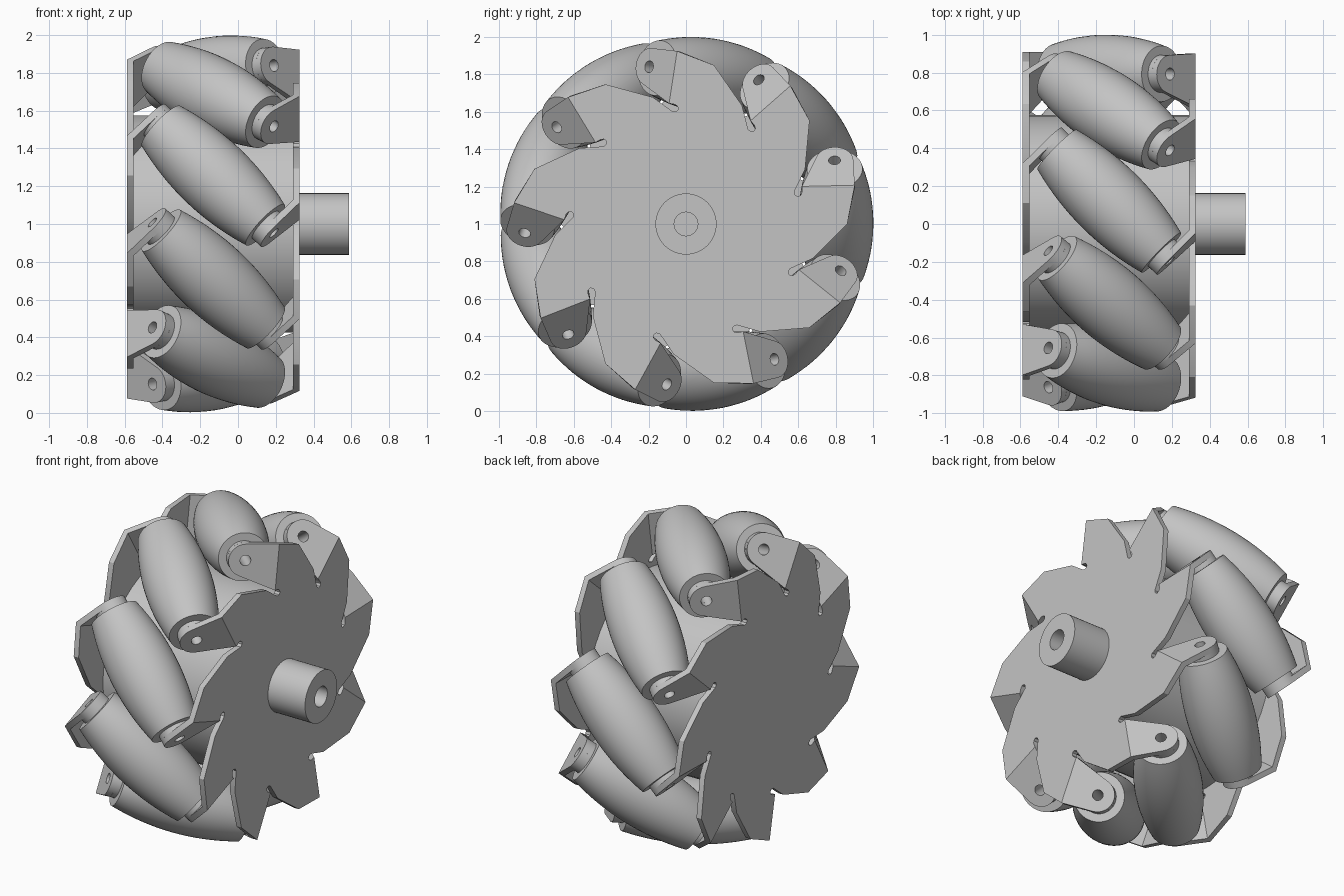
import bpy
from math import sin, cos, pi, radians, sqrt
from mathutils import Matrix, Vector

cube = bpy.data.objects.get("Cube")
if cube:
    bpy.data.objects.remove(cube, do_unlink=True)

COUNT = 9                 # rollers around the wheel
STEP = 2 * pi / COUNT
PHASE = radians(1.3)      # angle of the first roller
MID = -0.131              # middle of the wheel along its axle
RING = 0.80               # radius on which the roller axes lie
FACE = 0.457              # outer plate face, measured from the middle
SHEET = 0.035             # sheet metal thickness
TAB = 0.455               # outer tab face along the roller axis
BEND = TAB * sqrt(2) - FACE
BORE = 0.032
ROLLER_HALF = 0.39

metal = bpy.data.materials.new("light grey metal")
metal.use_nodes = True
grey = (0.55, 0.55, 0.55, 1)
metal.diffuse_color = grey
metal.node_tree.nodes["Principled BSDF"].inputs["Base Color"].default_value = grey

WHEEL = Matrix.Translation((MID, 0, 1))


def add_object(name, verts, faces, matrix):
    mesh = bpy.data.meshes.new(name)
    mesh.from_pydata(verts, [], faces)
    mesh.materials.append(metal)
    mesh.shade_smooth()
    mesh.set_sharp_from_angle(angle=radians(30))
    obj = bpy.data.objects.new(name, mesh)
    obj.matrix_world = matrix
    bpy.context.collection.objects.link(obj)
    return obj


def lathe(name, profile, matrix, segments=48):
    """Spin a closed (radius, height) profile round z."""
    n = len(profile)
    verts = [(r * cos(2 * pi * i / segments), r * sin(2 * pi * i / segments), h)
             for i in range(segments) for r, h in profile]
    faces = []
    for i in range(segments):
        a, b = i * n, (i + 1) % segments * n
        for j in range(n):
            k = (j + 1) % n
            faces.append((a + j, b + j, b + k, a + k))
    return add_object(name, verts, faces, matrix)


def tube(name, inner, outer, low, high, matrix):
    return lathe(name, [(inner, low), (outer, low), (outer, high), (inner, high)], matrix)


def tab_outline():
    """Tab halves in (radial, along the tab) coordinates, split at the hole."""
    centre = Vector((RING, (RING_T - BEND) * sqrt(2)))

    def arc(radius, start, end, steps):
        return [centre + radius * Vector((cos(a), sin(a))) for a in
                (radians(start + (end - start) * i / steps) for i in range(steps + 1))]

    right = arc(0.1, 1.4, 90, 8) + arc(BORE, 90, -90, 10)
    left = arc(BORE, 270, 90, 10) + arc(0.1, 90, 160, 7)
    return right, left


RING_T = TAB / sqrt(2)    # sideways offset of each tab hole


def plate(name, matrix):
    """Slit plate with folded tabs, as one sheet with outer and inner skins."""
    outer, inner, faces, rim = [], [], [], []
    seen = {}

    def vertex(sector, u, t, w=None):
        key = (sector, round(u, 5), round(t, 5), None if w is None else round(w, 5))
        if key not in seen:
            if w is None:        # flat part, mitred on the bend line
                p = Vector((FACE, u, t))
                shift = SHEET * (sqrt(2) - 1) if abs(t - BEND) < 1e-6 else 0
                q = Vector((FACE - SHEET, u, t - shift))
            else:                # folded part
                k = 1 / sqrt(2)
                p = Vector((FACE - w * k, u, BEND + w * k))
                q = p - SHEET * Vector((k, 0, k))
            turn = Matrix.Rotation(sector * STEP, 3, 'X')
            seen[key] = len(outer)
            outer.append(turn @ p)
            inner.append(turn @ q)
        return seen[key]

    right, left = tab_outline()
    for s in range(COUNT):
        edge = [(0.67, -0.2), (0.86, -0.02), (0.905, BEND), (RING, BEND), (0.622, BEND),
                (0.622, 0.155), (0.615, 0.14), (0.6, 0.133), (0.586, 0.141), (0.582, 0.16)]
        ids = [vertex(s, u, t) for u, t in edge]
        rim += ids
        b, m, a = ids[2:5]
        faces.append([b] + [vertex(s, p.x, 0, p.y) for p in right] + [m])
        faces.append([m] + [vertex(s, p.x, 0, p.y) for p in left] + [a])

    # flat disc, split into a core and one piece per sector
    core = [vertex(s, 0.5, 0) for s in range(COUNT)]
    faces.append(core)
    size = len(rim) // COUNT
    for s in range(COUNT):
        nxt = (s + 1) % COUNT
        piece = rim[s * size + 1:(s + 1) * size] + [rim[nxt * size], rim[nxt * size + 1]]
        faces.append(piece + [core[nxt], core[s]])

    # inner skin and the cut edges
    n = len(outer)
    edges = {(f[i - 1], f[i]) for f in faces for i in range(len(f))}
    skin = [[i + n for i in reversed(f)] for f in faces]
    sides = [(b, a, a + n, b + n) for a, b in edges if (b, a) not in edges]
    return add_object(name, outer + inner, faces + skin + sides, matrix)


# side plates: the second is the first turned half round
spin = WHEEL @ Matrix.Rotation(PHASE, 4, 'X')
plate("left_plate", spin)
plate("right_plate", spin @ Matrix.Rotation(pi, 4, 'Y'))

# drum between the plates and the bored axle hub
axle = WHEEL @ Matrix.Rotation(pi / 2, 4, 'Y')
tube("drum", 0.3, 0.575, SHEET - FACE, FACE - SHEET, axle)
tube("axle_hub", 0.063, 0.163, FACE - 0.005, 0.588 - MID, axle)

# barrel rollers at 45 degrees with a spacer at each end
steps = 16
barrel = [(BORE, -ROLLER_HALF)]
for i in range(steps + 1):
    f = 2 * i / steps - 1
    barrel.append((0.2 - 0.052 * f * f, f * ROLLER_HALF))
barrel.append((BORE, ROLLER_HALF))

for i in range(COUNT):
    place = (WHEEL @ Matrix.Rotation(PHASE + i * STEP, 4, 'X')
             @ Matrix.Translation((0, RING, 0)) @ Matrix.Rotation(pi / 4, 4, 'Y'))
    lathe(f"roller_{i + 1}", barrel, place)
    for side, flip in (("left", 0), ("right", pi)):
        tube(f"roller_{i + 1}_{side}_spacer", BORE, 0.1, ROLLER_HALF, TAB - SHEET,
             place @ Matrix.Rotation(flip, 4, 'Y'))
